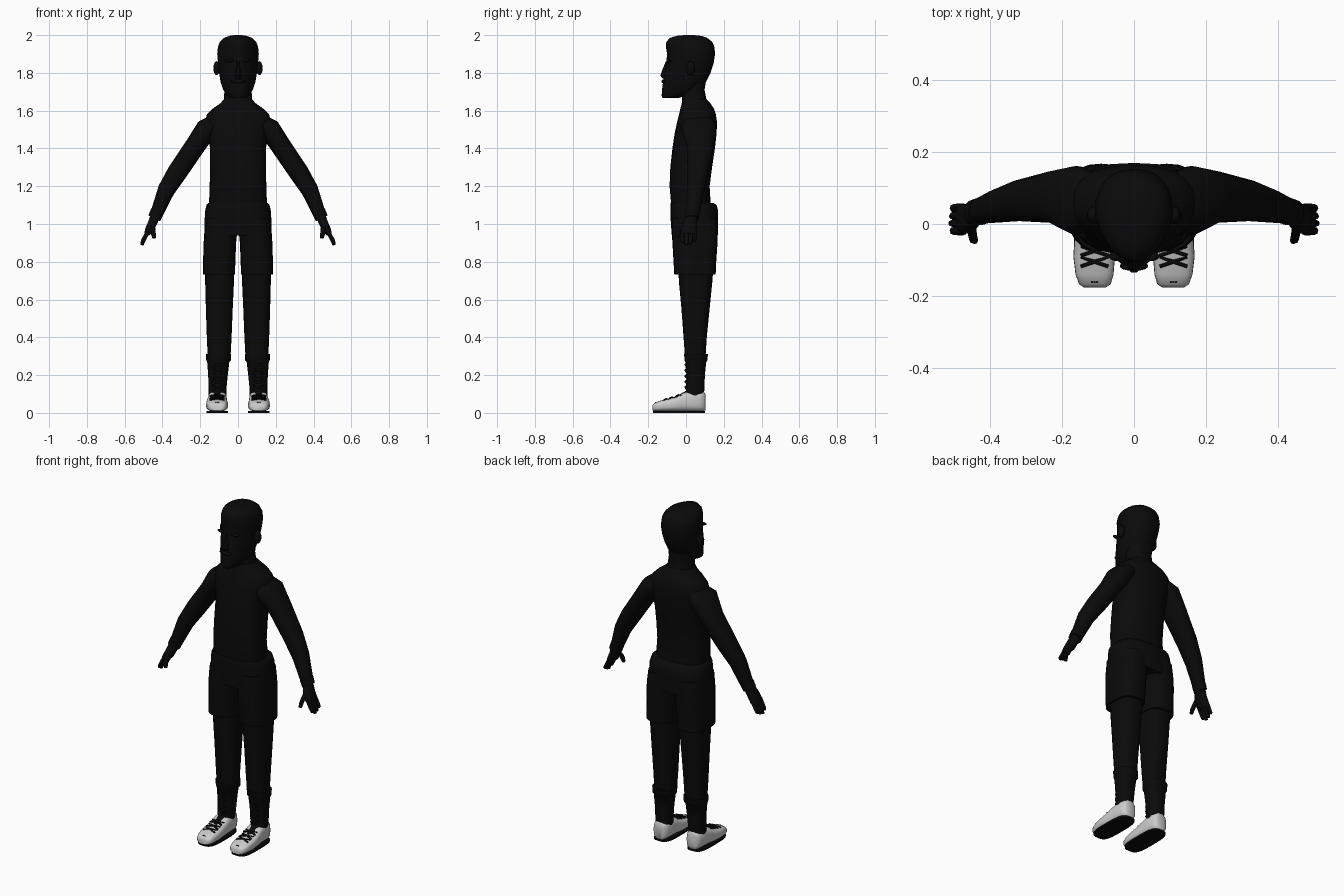
import bpy, bmesh, math
from mathutils import Vector


def material(name, v):
    m = bpy.data.materials.new(name)
    m.diffuse_color = (v, v, v, 1)
    return m


BLACK = material("black", 0.003)
WHITE = material("shoe white", 0.6)


def finish(name, bm, mat, mirror=False):
    bmesh.ops.recalc_face_normals(bm, faces=bm.faces)
    me = bpy.data.meshes.new(name)
    bm.to_mesh(me)
    bm.free()
    me.materials.append(mat)
    ob = bpy.data.objects.new(name, me)
    bpy.context.collection.objects.link(ob)
    bpy.ops.object.select_all(action='DESELECT')
    ob.select_set(True)
    bpy.context.view_layer.objects.active = ob
    bpy.ops.object.shade_smooth_by_angle(angle=math.radians(45))
    if mirror:
        ob.modifiers.new("mirror", 'MIRROR').use_bisect_axis[0] = False
    return ob


def loft(name, rings, mat=BLACK, mirror=False, p=2.3, n=24, front=0.0):
    """Skin superellipse rings given as (centre, u, v); front narrows the -v side."""
    bm = bmesh.new()
    loops = []
    for c, u, v in rings:
        loop = []
        for i in range(n):
            a = 2 * math.pi * i / n
            ca, sa = math.cos(a), math.sin(a)
            x = math.copysign(abs(ca) ** (2 / p), ca)
            y = math.copysign(abs(sa) ** (2 / p), sa)
            x *= 1 - front * max(0, -y)
            loop.append(bm.verts.new(Vector(c) + Vector(u) * x + Vector(v) * y))
        loops.append(loop)
    for a, b in zip(loops, loops[1:]):
        for i in range(n):
            j = (i + 1) % n
            bm.faces.new((a[i], a[j], b[j], b[i]))
    bm.faces.new(loops[0])
    bm.faces.new(loops[-1])
    return finish(name, bm, mat, mirror)


def level(z, x0, x1, y0, y1):
    """Horizontal ring from its bounds."""
    return (((x0 + x1) / 2, (y0 + y1) / 2, z), ((x1 - x0) / 2, 0, 0), (0, (y1 - y0) / 2, 0))


def mid(z, w, y0, y1):
    return level(z, -w, w, y0, y1)


def slice_y(y, xc, w, z0, z1):
    """Upright ring across the shoe."""
    return ((xc, y, (z0 + z1) / 2), (w, 0, 0), (0, 0, (z1 - z0) / 2))


def limb(x, z, h, y0, y1, d=(0.52, -0.854)):
    """Ring across a limb that runs along d in the xz plane."""
    return ((x, (y0 + y1) / 2, z), (-d[1] * h, 0, d[0] * h), (0, (y1 - y0) / 2, 0))


def blob(name, c, size, mirror=False):
    bm = bmesh.new()
    bmesh.ops.create_uvsphere(bm, u_segments=14, v_segments=8, radius=1)
    for v in bm.verts:
        v.co = Vector(c) + Vector([a * b for a, b in zip(v.co, size)])
    return finish(name, bm, BLACK, mirror)


def tube(name, pts, r):
    """Mirrored round cord through points."""
    rings = []
    for i, q in enumerate(pts):
        t = (Vector(pts[min(i + 1, len(pts) - 1)]) - Vector(pts[max(i - 1, 0)])).normalized()
        ref = Vector((0, 1, 0)) if abs(t.y) < 0.8 else Vector((0, 0, 1))
        u = t.cross(ref).normalized()
        k = r * (0.75 if i == len(pts) - 1 else 1)
        rings.append((q, u * k, t.cross(u) * k))
    return loft(name, rings, BLACK, True, 2, 8)


# Torso and neck
loft("torso", [
    mid(1.02, .15, -.07, .14), mid(1.12, .153, -.08, .13), mid(1.2, .15, -.087, .125),
    mid(1.3, .148, -.083, .138), mid(1.4, .148, -.072, .153), mid(1.48, .16, -.06, .162),
    mid(1.54, .175, -.047, .164), mid(1.58, .165, -.037, .158), mid(1.61, .135, -.03, .148),
    mid(1.64, .092, -.022, .128), mid(1.66, .076, -.02, .11)], p=2.5)
loft("neck", [mid(1.6, .085, -.025, .12), mid(1.66, .074, -.02, .108),
              mid(1.71, .072, -.02, .098), mid(1.78, .075, -.03, .11)])

# Head with beard jaw, rounded crown
loft("head", [
    mid(1.668, .04, -.125, -.035), mid(1.68, .06, -.129, 0), mid(1.71, .078, -.127, .07),
    mid(1.75, .092, -.122, .105), mid(1.8, .1, -.114, .13), mid(1.85, .106, -.105, .146),
    mid(1.9, .11, -.1, .154), mid(1.94, .106, -.107, .15), mid(1.965, .096, -.104, .138),
    mid(1.985, .075, -.085, .113), mid(1.996, .046, -.05, .08), mid(2.0, .018, -.01, .045)],
     front=.3)
loft("nose", [mid(1.77, .018, -.125, -.08), mid(1.785, .02, -.137, -.08),
              mid(1.82, .012, -.125, -.08), mid(1.86, .008, -.108, -.08)], n=10)
blob("ear", (.113, .025, 1.825), (.018, .024, .037), True)
blob("eyebrow", (.042, -.09, 1.865), (.03, .014, .008), True)
blob("mustache", (0, -.117, 1.755), (.04, .014, .01))

# Arms
loft("arm", [
    limb(.11, 1.55, .045, -.0, .14), limb(.16, 1.512, .058, -.03, .162),
    limb(.225, 1.416, .054, .003, .148), limb(.32, 1.276, .053, .008, .122),
    limb(.38, 1.18, .046, .004, .097), limb(.437, 1.04, .033, 0, .068)], mirror=True)

# Hands: cuff, palm, four fingers and thumb
D = (.45, -.89)
loft("cuff", [limb(.428, 1.065, .036, -.003, .073, D), limb(.443, 1.03, .035, -.004, .068, D)],
     mirror=True)
loft("palm", [limb(.437, 1.045, .026, .005, .06, D), limb(.455, 1.0, .024, -.02, .057, D),
              limb(.472, .965, .022, -.028, .056, D), limb(.483, .945, .014, -.025, .053, D)],
     mirror=True, p=2.8, n=16)
for i, drop in enumerate((.012, 0, .006, .02)):
    y = -.02 + i * .022
    tube("finger_%d" % (i + 1), [(.475, y, .965), (.49, y, .935),
                                 (.503, y * .95, .91), (.509 - drop / 3, y * .9, .888 + drop)], .0115)
tube("thumb", [(.452, -.005, 1.0), (.45, -.03, .97), (.447, -.043, .945), (.444, -.047, .925)], .0125)

# Shorts: hips and two leg tubes
loft("shorts_hips", [mid(.94, .178, -.075, .168), mid(1.0, .178, -.08, .17),
                     mid(1.07, .174, -.083, .17), mid(1.1, .167, -.083, .162),
                     mid(1.112, .158, -.081, .145)], p=2.7)
loft("shorts_leg", [level(.732, .016, .186, -.062, .157), level(.8, .014, .185, -.066, .16),
                    level(.9, .01, .182, -.072, .167), level(.96, .004, .178, -.075, .168),
                    level(1.03, .002, .17, -.075, .165)], mirror=True, p=2.8)

# Legs
loft("leg", [level(.29, .04, .16, -.005, .103), level(.4, .034, .165, -.013, .11),
             level(.55, .028, .17, -.024, .125), level(.7, .021, .174, -.038, .14),
             level(.78, .02, .176, -.04, .145)], mirror=True, p=2.4)

# High boots with a flared cuff
loft("boot_shaft", [level(.06, .062, .155, -.01, .09), level(.12, .062, .155, 0, .097),
                    level(.2, .054, .158, .002, .1), level(.27, .046, .163, -.004, .107),
                    level(.278, .038, .168, -.008, .114), level(.312, .036, .17, -.01, .116)],
     mirror=True)
loft("shoe", [
    slice_y(-.177, .109, .03, .012, .04), slice_y(-.168, .109, .044, .009, .052),
    slice_y(-.14, .11, .053, .008, .064), slice_y(-.09, .111, .058, .008, .075),
    slice_y(-.045, .111, .055, .008, .088), slice_y(-.01, .11, .052, .008, .106),
    slice_y(.02, .109, .05, .008, .116), slice_y(.07, .109, .048, .008, .117),
    slice_y(.095, .109, .038, .008, .112), slice_y(.102, .109, .026, .014, .1)],
     WHITE, True, 3)
loft("sole", [(((.11, -.037, z)), (.057, 0, 0), (0, .138, 0)) for z in (0, .01)],
     mirror=True, p=3.4, n=32)

# Tongue and crossed laces on the shoe, then up the boot front
loft("tongue", [slice_y(-.06, .11, .016, .06, .086), slice_y(-.03, .11, .024, .06, .1),
                slice_y(.005, .11, .03, .06, .12)], mirror=True, n=12)
for y, z in ((-.105, .071), (-.075, .08), (-.04, .092)):
    for s in (-1, 1):
        tube("shoe_lace", [(.11 - s * .038, y - .013, z - .005), (.11, y, z + .003),
                           (.11 + s * .038, y + .013, z - .001)], .0052)
for i in range(5):
    z = .135 + i * .03
    for s in (-1, 1):
        tube("boot_lace", [(.107 - s * .028, .006, z - .011), (.107, -.004, z),
                           (.107 + s * .028, .006, z + .011)], .005)

# Small toe vents
for i in (-1, 0, 1):
    blob("toe_vent", (.11 + i * .007, -.162, .055), (.0025, .0025, .003), True)
